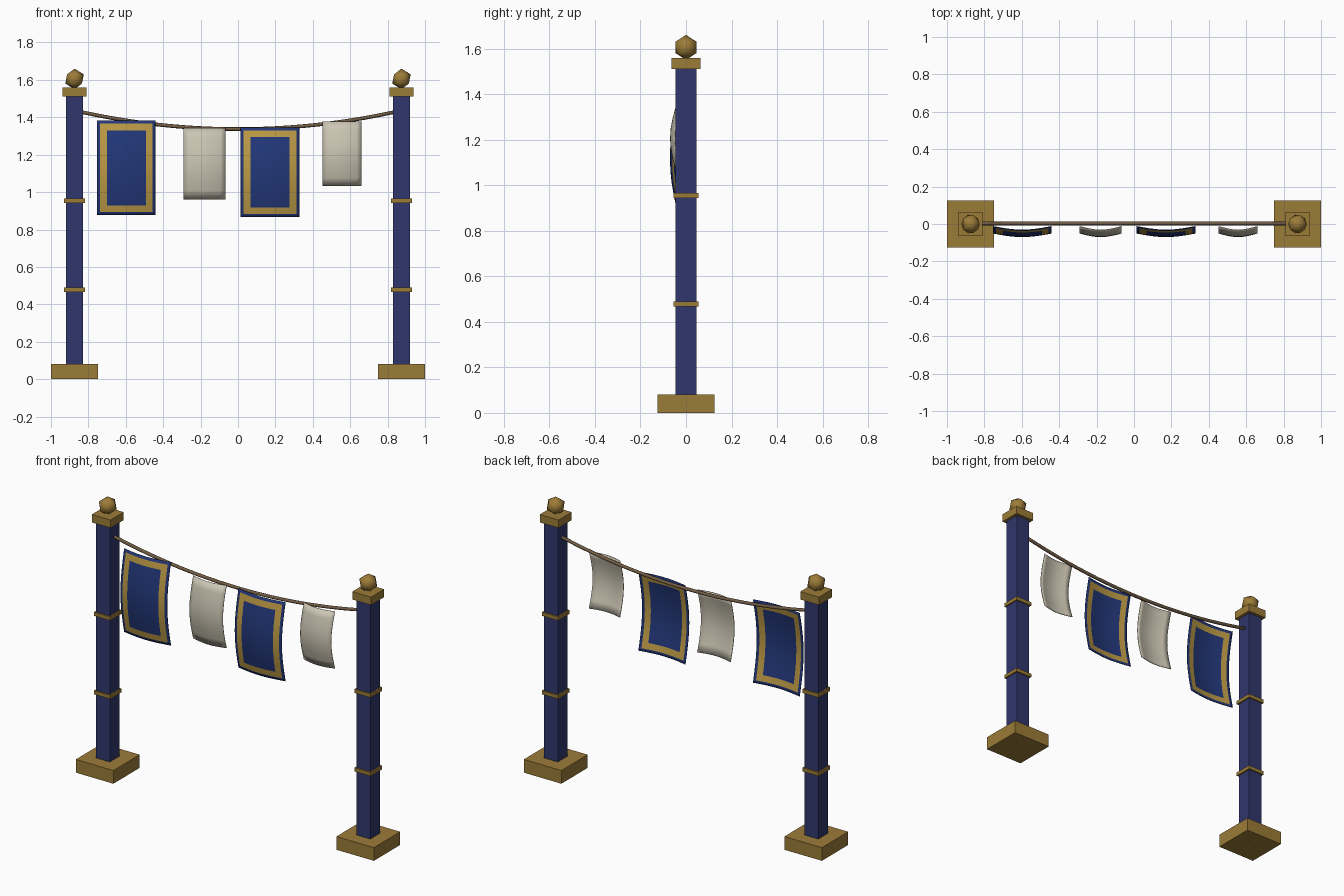
import bpy, bmesh, math

if "Cube" in bpy.data.objects:
    bpy.data.objects.remove(bpy.data.objects["Cube"])


def mat(name, rgb):
    m = bpy.data.materials.new(name)
    m.diffuse_color = (*rgb, 1)
    m.use_nodes = True
    m.node_tree.nodes["Principled BSDF"].inputs["Base Color"].default_value = m.diffuse_color
    return m


BRONZE = mat("bronze", (0.33, 0.20, 0.04))
NAVY = mat("navy paint", (0.030, 0.037, 0.15))
BLUE = mat("blue cloth", (0.016, 0.038, 0.19))
GOLD = mat("gold trim", (0.50, 0.32, 0.06))
LINEN = mat("pale linen", (0.60, 0.56, 0.45))
ROPE = mat("rope brown", (0.17, 0.11, 0.06))


def make(name, bm, mats, smooth=False):
    me = bpy.data.meshes.new(name)
    for m in mats:
        me.materials.append(m)
    bm.normal_update()
    bm.to_mesh(me)
    bm.free()
    if smooth:
        me.shade_smooth()
    ob = bpy.data.objects.new(name, me)
    bpy.context.collection.objects.link(ob)
    return ob


def box(name, x, half, z0, z1, m):
    bm = bmesh.new()
    bmesh.ops.create_cube(bm, size=1)
    for v in bm.verts:
        v.co = (x + v.co.x * 2 * half, v.co.y * 2 * half, z0 + (v.co.z + 0.5) * (z1 - z0))
    return make(name, bm, [m])


# Two matching posts with base, bands, cap and faceted finial
for side, x in (("left", -0.874), ("right", 0.874)):
    box(side + "_base", x, 0.126, 0, 0.08, BRONZE)
    box(side + "_post", x, 0.046, 0, 1.515, NAVY)
    for i, z in enumerate((0.478, 0.954)):
        box(f"{side}_band_{i + 1}", x, 0.055, z - 0.011, z + 0.011, BRONZE)
    box(side + "_cap", x, 0.063, 1.51, 1.558, BRONZE)
    bm = bmesh.new()
    bmesh.ops.create_icosphere(bm, subdivisions=1, radius=0.055)
    bmesh.ops.translate(bm, verts=bm.verts, vec=(x, 0, 1.605))
    make(side + "_finial", bm, [BRONZE], True)


# Sagging rope: a round section swept along a parabola
def rope_z(x):
    return 1.337 + 0.13 * x * x


bm = bmesh.new()
rings = []
for i in range(25):
    x = -0.835 + 1.67 * i / 24
    rings.append([bm.verts.new((x, 0.003 + 0.010 * math.cos(k * math.pi / 4),
                                rope_z(x) + 0.010 * math.sin(k * math.pi / 4))) for k in range(8)])
for a, b in zip(rings, rings[1:]):
    for k in range(8):
        bm.faces.new((a[k], b[k], b[(k + 1) % 8], a[(k + 1) % 8]))
bm.faces.new(rings[0])
bm.faces.new(rings[-1][::-1])
bmesh.ops.recalc_face_normals(bm, faces=bm.faces)
make("rope", bm, [ROPE], True)

MARGIN, INNER = 0.016, 0.052


# Cut positions across a cloth, with lines at the trim borders if needed
def cuts(a, b, trim, n=8):
    if not trim:
        return [a + (b - a) * i / n for i in range(n + 1)]
    c, d = a + INNER, b - INNER
    return [a, a + MARGIN] + [c + (d - c) * i / n for i in range(n + 1)] + [b - MARGIN, b]


# Billowing cloth; faces within the trim ring get gold
def banner(name, x0, x1, z0, z1, mats):
    trim = len(mats) > 1
    xs, zs = cuts(x0, x1, trim), cuts(z0, z1, trim)
    cx, cz, hx, hz = (x0 + x1) / 2, (z0 + z1) / 2, (x1 - x0) / 2, (z1 - z0) / 2
    bm = bmesh.new()
    grid = []
    for z in zs:
        row = []
        for x in xs:
            u, s = (x - cx) / hx, (z - cz) / hz
            y = -(0.013 + 0.036 * math.cos(s * math.pi / 2) + 0.019 * math.cos(u * math.pi / 2))
            row.append(bm.verts.new((x, y, z)))
        grid.append(row)
    for a, b in zip(grid, grid[1:]):
        for i in range(len(xs) - 1):
            f = bm.faces.new((a[i], a[i + 1], b[i + 1], b[i]))
            c = f.calc_center_median()
            edge = min(c.x - x0, x1 - c.x, c.z - z0, z1 - c.z)
            if trim and MARGIN < edge < INNER:
                f.material_index = 1
    ob = make(name, bm, mats, True)
    sol = ob.modifiers.new("thickness", 'SOLIDIFY')
    sol.thickness = 0.004
    sol.offset = 0


banner("large_banner_left", -0.753, -0.441, 0.878, 1.382, [BLUE, GOLD])
banner("large_banner_right", 0.014, 0.328, 0.867, 1.345, [BLUE, GOLD])
banner("small_banner_left", -0.29, -0.067, 0.962, 1.342, [LINEN])
banner("small_banner_right", 0.453, 0.660, 1.033, 1.378, [LINEN])
